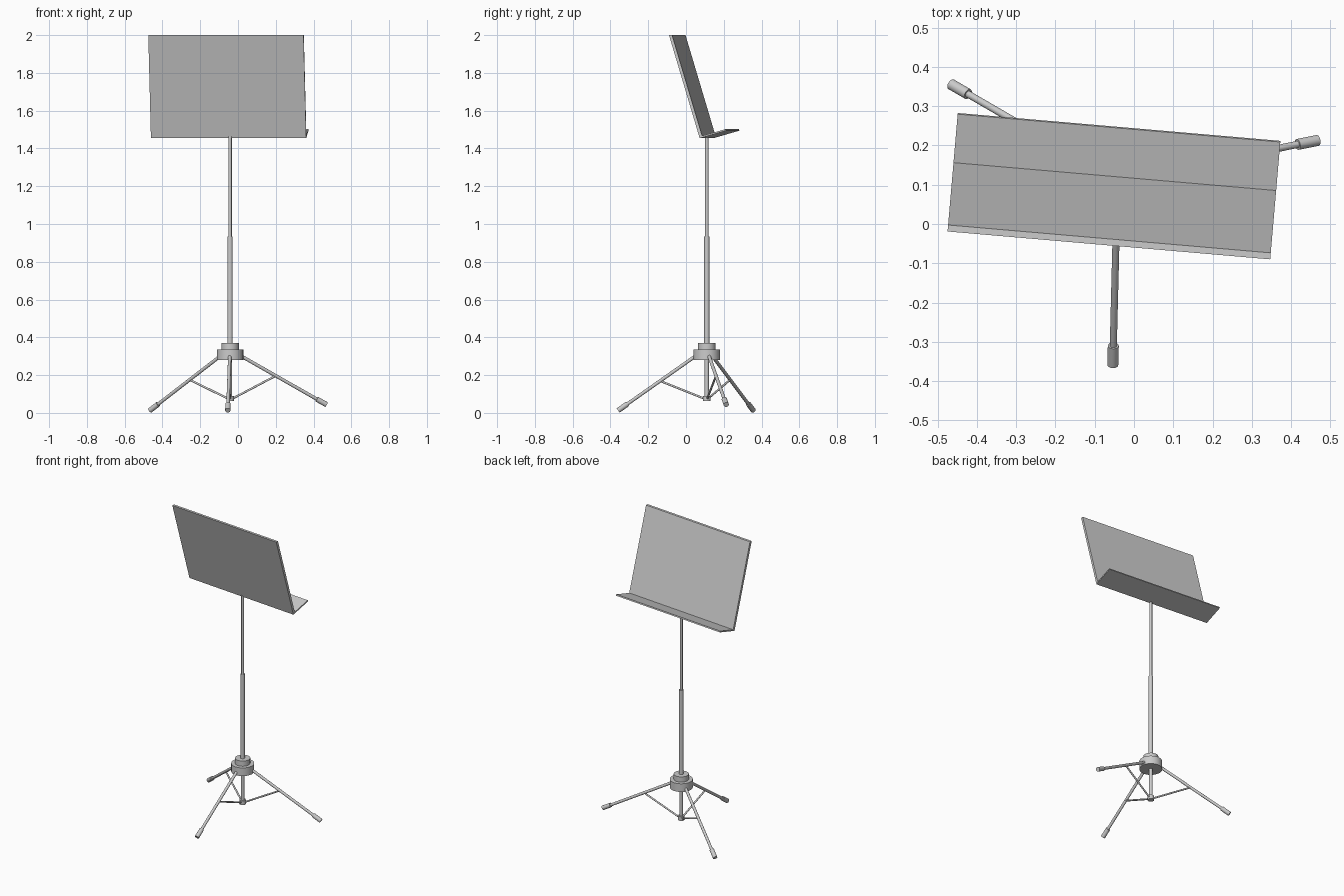
import bpy, bmesh, math
from mathutils import Vector, Matrix

if "Cube" in bpy.data.objects:
    bpy.data.objects.remove(bpy.data.objects["Cube"])

CX, CY = -0.042, 0.11


def finish(obj):
    bpy.ops.object.select_all(action='DESELECT')
    obj.select_set(True)
    bpy.context.view_layer.objects.active = obj
    bpy.ops.object.shade_smooth_by_angle(angle=math.radians(35))


def rod(name, a, b, r, sides=24):
    """Capped cylinder between two points."""
    a, b = Vector(a), Vector(b)
    d = b - a
    bm = bmesh.new()
    bmesh.ops.create_cone(bm, cap_ends=True, segments=sides, radius1=r, radius2=r, depth=d.length)
    me = bpy.data.meshes.new(name)
    bm.to_mesh(me)
    bm.free()
    obj = bpy.data.objects.new(name, me)
    bpy.context.collection.objects.link(obj)
    obj.matrix_world = Matrix.Translation((a + b) / 2) @ d.to_track_quat('Z', 'Y').to_matrix().to_4x4()
    finish(obj)


def post(name, z0, z1, r, sides=32):
    rod(name, (CX, CY, z0), (CX, CY, z1), r, sides)


# central column, hub and sliding collar
post("upper_tube", 0.90, 1.462, 0.009)
post("lower_tube", 0.33, 0.935, 0.0135)
post("hub_collar", 0.33, 0.37, 0.046, 48)
post("leg_hub", 0.28, 0.335, 0.070, 48)
post("bottom_tube", 0.065, 0.285, 0.011)
post("brace_collar", 0.062, 0.09, 0.020)

# tripod: leg with rubber foot and brace
tips = {"left": (-0.466, 0.356, 0.013), "right": (0.468, 0.213, 0.044), "front": (-0.054, -0.359, 0.013)}
for side, tip in tips.items():
    tip = Vector(tip)
    flat = Vector((tip.x - CX, tip.y - CY, 0))
    out = flat.normalized()
    start = Vector((CX, CY, 0.302)) + out * 0.058
    rod(side + "_leg", start, tip, 0.009)
    rod(side + "_foot", tip + (start - tip).normalized() * 0.06, tip, 0.014)
    f = (0.247 - 0.058) / (flat.length - 0.058)
    rod(side + "_brace", Vector((CX, CY, 0.075)) + out * 0.012, start.lerp(tip, f), 0.0055, 16)

# desk: L profile (depth, height) extruded along its width
profile = [(0, 2.0), (0.163, 1.454), (0.303, 1.494), (0.300, 1.502), (0.176, 1.467), (0.0165, 2.0)]
along = Vector((0.822, -0.071, 0))
back = Vector((0.086, 0.996, 0))
origin = Vector((-0.475, -0.019, 0))
bm = bmesh.new()
face = bm.faces.new([bm.verts.new(origin + back * v + Vector((0, 0, z))) for v, z in profile])
ext = bmesh.ops.extrude_face_region(bm, geom=[face], use_keep_orig=True)
bmesh.ops.translate(bm, vec=along, verts=[g for g in ext["geom"] if isinstance(g, bmesh.types.BMVert)])
bmesh.ops.recalc_face_normals(bm, faces=bm.faces)
me = bpy.data.meshes.new("sheet_desk")
bm.to_mesh(me)
bm.free()
bpy.context.collection.objects.link(bpy.data.objects.new("sheet_desk", me))
